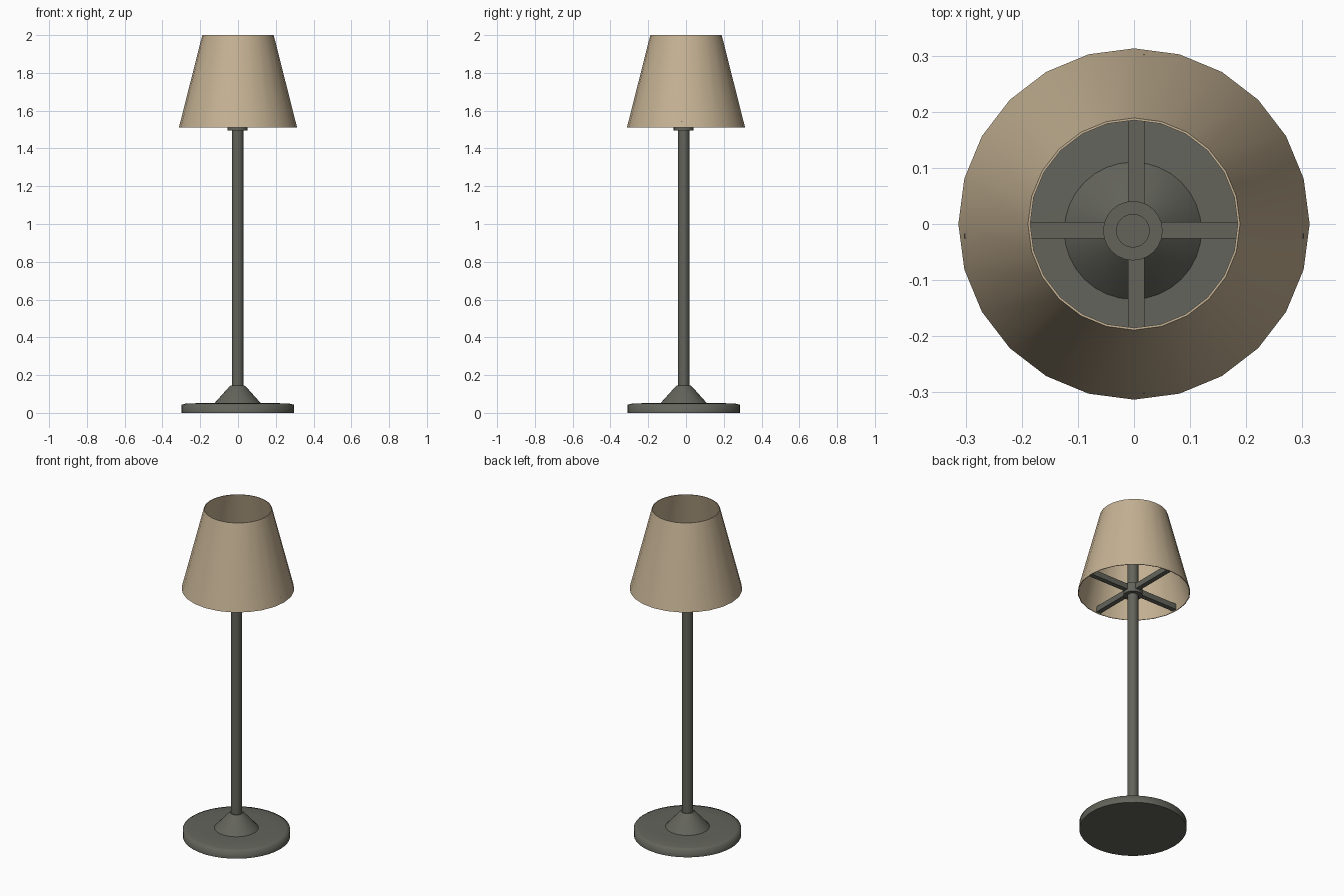
import bpy, math

if "Cube" in bpy.data.objects:
    bpy.data.objects.remove(bpy.data.objects["Cube"])


def material(name, rgb):
    m = bpy.data.materials.new(name)
    m.diffuse_color = (*rgb, 1)
    m.use_nodes = True
    m.node_tree.nodes["Principled BSDF"].inputs["Base Color"].default_value = m.diffuse_color
    return m


METAL = material("dark grey metal", (0.125, 0.127, 0.105))
FABRIC = material("tan fabric", (0.56, 0.445, 0.295))
CX, CY = -0.002, -0.012   # the stand sits slightly off the shade centre


def add_mesh(name, verts, faces, mat, angle=None):
    me = bpy.data.meshes.new(name)
    me.from_pydata(verts, [], faces)
    me.materials.append(mat)
    ob = bpy.data.objects.new(name, me)
    bpy.context.collection.objects.link(ob)
    if angle:
        bpy.ops.object.select_all(action='DESELECT')
        ob.select_set(True)
        bpy.context.view_layer.objects.active = ob
        bpy.ops.object.shade_smooth_by_angle(angle=math.radians(angle))
    return ob


def lathe(name, profile, mat, sides, centre=(CX, CY), closed=False, angle=35):
    """Spin a profile of (radius, z), listed bottom to top, around z."""
    n = len(profile)
    verts = [(centre[0] + r * math.cos(2 * math.pi * i / sides),
              centre[1] + r * math.sin(2 * math.pi * i / sides), z)
             for r, z in profile for i in range(sides)]
    faces = []
    for k in range(n if closed else n - 1):
        a, b = k * sides, (k + 1) % n * sides
        for i in range(sides):
            j = (i + 1) % sides
            faces.append((a + i, a + j, b + j, b + i))
    if not closed:
        faces.append(tuple(reversed(range(sides))))
        faces.append(tuple(range((n - 1) * sides, n * sides)))
    return add_mesh(name, verts, faces, mat, angle)


def box(name, lo, hi, mat):
    verts = [(x, y, z) for x in (lo[0], hi[0]) for y in (lo[1], hi[1]) for z in (lo[2], hi[2])]
    faces = [(0, 1, 3, 2), (4, 6, 7, 5), (0, 4, 5, 1), (2, 3, 7, 6), (0, 2, 6, 4), (1, 5, 7, 3)]
    return add_mesh(name, verts, faces, mat)


# Round foot with softened top edge, cone collar and pole
lathe("base", [(0.298, 0), (0.298, 0.043), (0.275, 0.049), (0.2, 0.052)], METAL, 40, angle=89)
lathe("base_cone", [(0.124, 0.05), (0.045, 0.138), (0.036, 0.145)], METAL, 32)
lathe("pole", [(0.03, 0.14), (0.03, 1.7)], METAL, 24)

# Hub and four arms carrying the shade
lathe("hub", [(0.053, 1.495), (0.053, 1.552)], METAL, 24)
w, z0, z1, reach = 0.0145, 1.512, 1.546, 0.302
ax, ay = 0.004, -0.011
for s, side in ((-1, "left"), (1, "right")):
    x0, x1 = sorted((0.03 * s, reach * s))
    box("arm_" + side, (x0, ay - w, z0), (x1, ay + w, z1), METAL)
for s, side in ((-1, "front"), (1, "back")):
    y0, y1 = sorted((0.03 * s, reach * s))
    box("arm_" + side, (ax - w, y0, z0), (ax + w, y1, z1), METAL)

# Open tapered shade, a thin shell
lathe("shade", [(0.313, 1.51), (0.189, 2.0), (0.185, 2.0), (0.309, 1.51)],
      FABRIC, 24, centre=(0, 0), closed=True)
